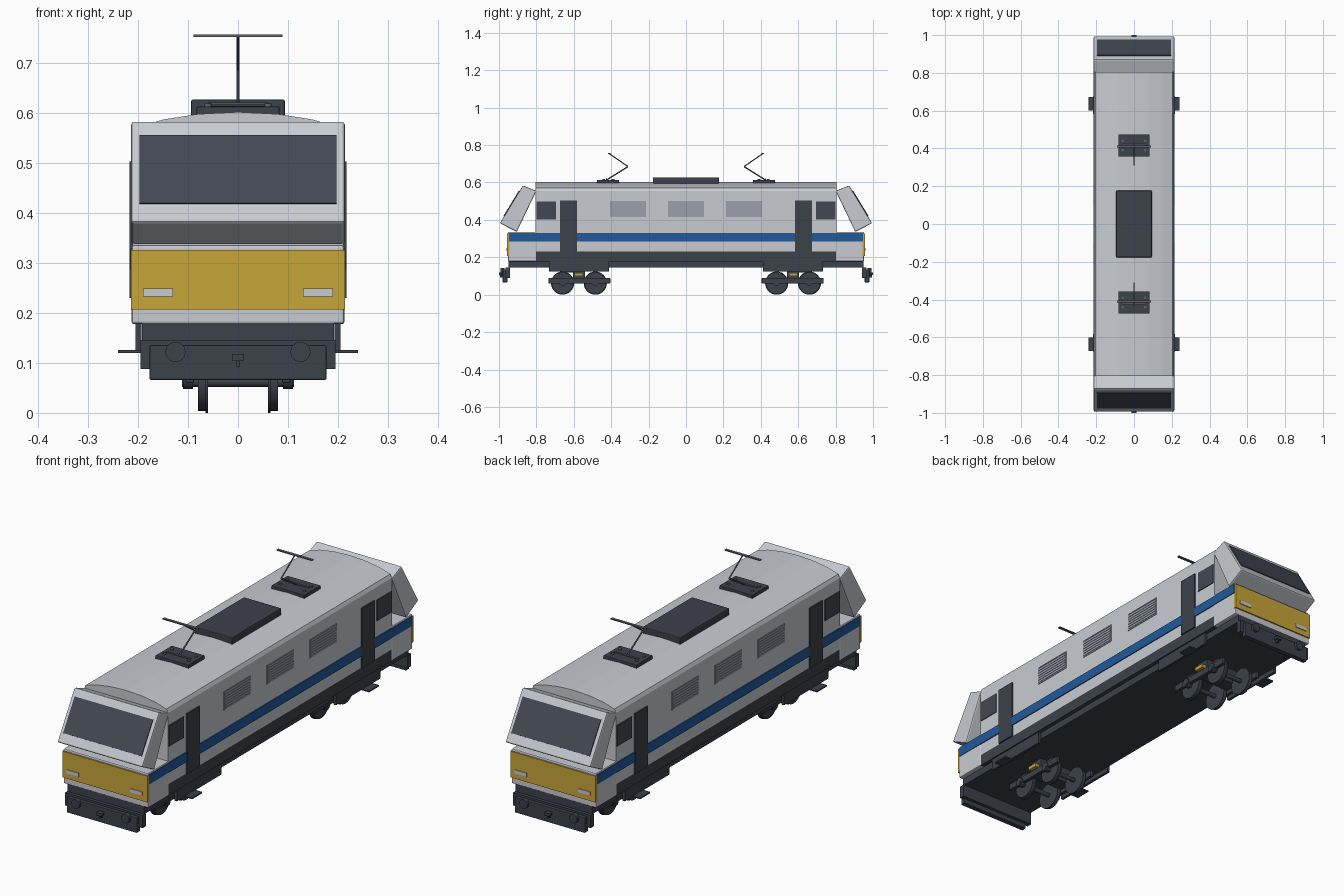
import bpy, bmesh, math
from mathutils import Vector

cube = bpy.data.objects.get("Cube")
if cube:
    bpy.data.objects.remove(cube, do_unlink=True)


def material(name, r, g, b):
    m = bpy.data.materials.new(name)
    m.use_nodes = True
    m.diffuse_color = (r, g, b, 1)
    m.node_tree.nodes["Principled BSDF"].inputs["Base Color"].default_value = (r, g, b, 1)
    return m


WHITE = material("pale_grey_paint", 0.58, 0.60, 0.64)
DARK = material("dark_slate", 0.045, 0.052, 0.068)
GLASS = material("dark_glass", 0.055, 0.065, 0.085)
BLUE = material("blue_paint", 0.015, 0.10, 0.33)
YELLOW = material("yellow_paint", 0.58, 0.38, 0.04)
GRILLE = material("grille_grey", 0.32, 0.35, 0.41)
METAL = material("metal_grey", 0.12, 0.13, 0.15)


def finish(name, bm, mat, bevel=0):
    bmesh.ops.recalc_face_normals(bm, faces=bm.faces)
    mesh = bpy.data.meshes.new(name)
    bm.to_mesh(mesh)
    bm.free()
    mesh.materials.append(mat)
    ob = bpy.data.objects.new(name, mesh)
    bpy.context.collection.objects.link(ob)
    if bevel:
        mod = ob.modifiers.new("Bevel", "BEVEL")
        mod.width, mod.segments, mod.limit_method = bevel, 2, "ANGLE"
    return ob


def box(name, xs, ys, zs, mat, bevel=0):
    bm = bmesh.new()
    bmesh.ops.create_cube(bm, size=1)
    for v in bm.verts:
        v.co = [(a + b) / 2 + c * (b - a) for c, (a, b) in zip(v.co, (xs, ys, zs))]
    return finish(name, bm, mat, bevel)


def extrude(name, points, half, axis, mat, bevel=0):
    # sweep a closed profile symmetrically along x or y
    bm = bmesh.new()
    place = (lambda p, d: (d, p[0], p[1])) if axis == "x" else (lambda p, d: (p[0], d, p[1]))
    face = bm.faces.new([bm.verts.new(place(p, -half)) for p in points])
    new = bmesh.ops.extrude_face_region(bm, geom=[face])["geom"]
    shift = Vector(place((0, 0), 2 * half))
    bmesh.ops.translate(bm, vec=shift, verts=[g for g in new if isinstance(g, bmesh.types.BMVert)])
    return finish(name, bm, mat, bevel)


def rod(name, a, b, radius, mat, sides=24):
    a, b = Vector(a), Vector(b)
    bm = bmesh.new()
    bmesh.ops.create_cone(bm, cap_ends=True, segments=sides, radius1=radius,
                          radius2=radius, depth=(b - a).length)
    turn = (b - a).to_track_quat("Z", "Y").to_matrix()
    for v in bm.verts:
        v.co = turn @ v.co + (a + b) / 2
    ob = finish(name, bm, mat)
    bpy.ops.object.select_all(action="DESELECT")
    ob.select_set(True)
    bpy.context.view_layer.objects.active = ob
    bpy.ops.object.shade_smooth_by_angle(angle=math.radians(40))
    return ob


def span(s, a, b):
    return tuple(sorted((s * a, s * b)))


def both(w):
    return (-w, w)


# Main body with arched roof
half_roof = [(0.211, 0.23), (0.211, 0.555), (0.203, 0.571), (0.15, 0.587), (0.08, 0.598)]
roof = half_roof + [(0, 0.602)] + [(-x, z) for x, z in reversed(half_roof)]
extrude("body_shell", roof, 0.805, "y", WHITE)
box("lower_skirt", both(0.211), both(0.805), (0.178, 0.23), DARK)
box("underframe", both(0.192), both(0.95), (0.145, 0.18), DARK)
box("blue_stripe", both(0.2155), both(0.947), (0.285, 0.329), BLUE)

# Side grilles with slats
for y in (-0.31, 0, 0.31):
    box("side_grille", both(0.2135), both(0.096), (0.415, 0.5), GRILLE).location.y = y
    for i in range(7):
        z = 0.421 + i * 0.012
        box("grille_slat", both(0.2155), both(0.092), (z, z + 0.005), GRILLE).location.y = y

# Roof equipment
box("roof_housing", both(0.094), both(0.177), (0.592, 0.627), DARK, 0.004)

for s in (-1, 1):
    # Side doors and cab side windows
    box("side_door", both(0.217), span(s, 0.583, 0.674), (0.23, 0.503), DARK)
    box("cab_side_window", both(0.2145), span(s, 0.695, 0.8), (0.402, 0.497), GLASS)

    # Nose block and yellow front panel
    box("nose", both(0.213), span(s, 0.8, 0.951), (0.178, 0.336), WHITE, 0.005)
    box("yellow_panel", both(0.2145), span(s, 0.944, 0.957), (0.207, 0.326), YELLOW)
    for x in (-0.16, 0.16):
        box("headlight", (x - 0.03, x + 0.03), span(s, 0.95, 0.961), (0.233, 0.249), WHITE)

    # Leaning windscreen frame
    low, high = Vector((0.995, 0.382)), Vector((0.872, 0.584))
    frame = [low, high, Vector((0.80, 0.555)), Vector((0.905, 0.336))]
    extrude("windscreen_frame", [(s * y, z) for y, z in frame], 0.214, "x", WHITE, 0.006)
    out = Vector((0.202, 0.123)).normalized() * 0.004
    a, b = low.lerp(high, 0.18), low.lerp(high, 0.85)
    pane = [a - out, a + out, b + out, b - out]
    extrude("windscreen", [(s * y, z) for y, z in pane], 0.197, "x", GLASS)

    # Buffer beam, buffers and coupler
    box("beam_back", both(0.195), span(s, 0.94, 0.965), (0.088, 0.146), DARK)
    box("buffer_beam", both(0.177), span(s, 0.955, 0.98), (0.066, 0.136), DARK, 0.003)
    for x in (-0.125, 0.125):
        rod("buffer", (x, s * 0.97, 0.122), (x, s * 0.992, 0.122), 0.02, DARK)
    box("coupler", both(0.012), span(s, 0.97, 1.0), (0.104, 0.118), DARK)
    box("coupler_hook", both(0.004), span(s, 0.98, 0.995), (0.092, 0.106), DARK)

    # Pantograph on its base
    box("pantograph_base", both(0.083), span(s, 0.358, 0.475), (0.592, 0.613), DARK, 0.002)
    for x in (-0.06, 0.06):
        for y in (0.39, 0.44):
            rod("insulator", (x, s * y, 0.61), (x, s * y, 0.619), 0.007, METAL, 12)
    foot, knee, head = (0, s * 0.43, 0.61), (0, s * 0.31, 0.685), (0, s * 0.41, 0.754)
    rod("pantograph_pivot", (-0.06, s * 0.425, 0.617), (0.06, s * 0.425, 0.617), 0.004, METAL, 8)
    rod("pantograph_lower_arm", foot, knee, 0.0035, METAL, 8)
    rod("pantograph_upper_arm", knee, head, 0.003, METAL, 8)
    box("pantograph_head", both(0.089), span(s, 0.404, 0.416), (0.752, 0.757), METAL)

    # Bogies
    box("bogie_bolster", both(0.085), span(s, 0.54, 0.605), (0.075, 0.15), DARK)
    for y in (0.485, 0.66):
        rod("axle", (-0.112, s * y, 0.062), (0.112, s * y, 0.062), 0.01, DARK, 16)
        for t in (-1, 1):
            rod("wheel", (t * 0.064, s * y, 0.062), (t * 0.08, s * y, 0.062), 0.058, DARK, 32)
            rod("wheel_flange", (t * 0.06, s * y, 0.062), (t * 0.065, s * y, 0.062), 0.062, DARK, 32)
            rod("axle_box", (t * 0.09, s * y, 0.068), (t * 0.11, s * y, 0.068), 0.02, DARK, 16)
    for t in (-1, 1):
        box("bogie_side_frame", span(t, 0.088, 0.105), span(s, 0.405, 0.735), (0.06, 0.09), DARK, 0.003)
        box("bogie_yellow_spring", span(t, 0.086, 0.108), span(s, 0.55, 0.597), (0.1, 0.117), YELLOW)
        # Hanging side panel and door step
        box("side_panel", span(t, 0.193, 0.205), span(s, 0.412, 0.732), (0.124, 0.18), DARK)
        box("door_step", span(t, 0.195, 0.24), span(s, 0.6, 0.672), (0.12, 0.126), DARK)
